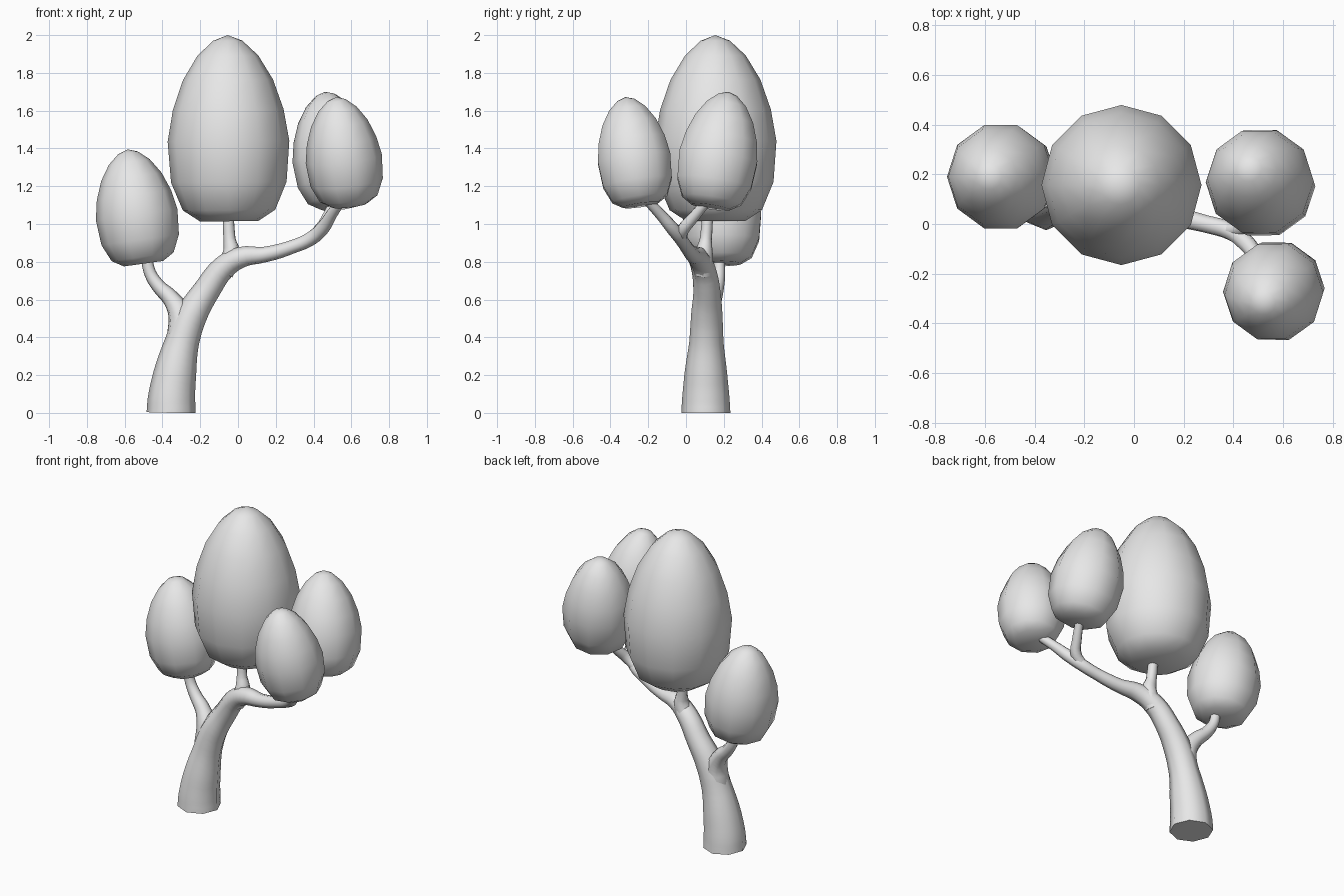
import bpy, bmesh
from math import radians, sin, cos, pi
from mathutils import Vector, Matrix

cube = bpy.data.objects.get("Cube")
if cube:
    bpy.data.objects.remove(cube, do_unlink=True)

# One plain grey for the whole tree
GREY = (0.8, 0.8, 0.8, 1)
grey = bpy.data.materials.new("plain grey")
grey.use_nodes = True
grey.diffuse_color = GREY
grey.node_tree.nodes["Principled BSDF"].inputs["Base Color"].default_value = GREY


def link(name, data):
    obj = bpy.data.objects.new(name, data)
    bpy.context.collection.objects.link(obj)
    return obj


def smooth(obj, angle):
    bpy.ops.object.select_all(action='DESELECT')
    obj.select_set(True)
    bpy.context.view_layer.objects.active = obj
    bpy.ops.object.shade_smooth_by_angle(angle=radians(angle))


def limb(name, points):
    """Eight-sided tapering tube through (x, y, z, radius) points."""
    curve = bpy.data.curves.new(name + "_path", 'CURVE')
    curve.dimensions = '3D'
    curve.bevel_depth = 1
    curve.bevel_resolution = 2
    curve.resolution_u = 4
    curve.use_fill_caps = True
    spline = curve.splines.new('BEZIER')
    spline.bezier_points.add(len(points) - 1)
    for p, (x, y, z, r) in zip(spline.bezier_points, points):
        p.co = (x, y, z)
        p.radius = r
        p.handle_left_type = p.handle_right_type = 'AUTO'
    path = link(name + "_path", curve)
    bpy.context.view_layer.update()
    deps = bpy.context.evaluated_depsgraph_get()
    mesh = bpy.data.meshes.new_from_object(path.evaluated_get(deps))
    bpy.data.objects.remove(path, do_unlink=True)
    for v in mesh.vertices:
        v.co.z = max(v.co.z, 0)
    mesh.materials.clear()
    mesh.materials.append(grey)
    smooth(link(name, mesh), 60)


# Egg outline: (height share, radius share)
EGG = [(0, 0.48), (0.06, 0.76), (0.21, 0.95), (0.43, 1), (0.6, 0.91),
       (0.76, 0.74), (0.89, 0.5), (0.97, 0.24)]


def canopy(name, bottom, top, radius, sides):
    """Egg-shaped leaf mass turned around the axis from bottom to top."""
    bottom, top = Vector(bottom), Vector(top)
    axis = top - bottom
    bm = bmesh.new()
    rings = [[bm.verts.new((radius * r * cos(2 * pi * i / sides),
                            radius * r * sin(2 * pi * i / sides),
                            axis.length * t)) for i in range(sides)]
             for t, r in EGG]
    tip = bm.verts.new((0, 0, axis.length))
    base = bm.verts.new((0, 0, 0))
    for i in range(sides):
        j = (i + 1) % sides
        for a, b in zip(rings, rings[1:]):
            bm.faces.new((a[i], a[j], b[j], b[i]))
        bm.faces.new((rings[-1][i], rings[-1][j], tip))
        bm.faces.new((rings[0][j], rings[0][i], base))
    turn = Vector((0, 0, 1)).rotation_difference(axis).to_matrix().to_4x4()
    bm.transform(Matrix.Translation(bottom) @ turn)
    mesh = bpy.data.meshes.new(name)
    bm.to_mesh(mesh)
    bm.free()
    mesh.materials.append(grey)
    smooth(link(name, mesh), 75)


# Trunk sweeping into the long left bough
limb("trunk", [(-0.354, 0.105, 0, 0.13), (-0.352, 0.105, 0.07, 0.126),
               (-0.335, 0.105, 0.2, 0.114), (-0.295, 0.108, 0.38, 0.09),
               (-0.245, 0.11, 0.52, 0.083), (-0.165, 0.11, 0.65, 0.071),
               (-0.075, 0.09, 0.77, 0.064), (0.02, 0.06, 0.825, 0.056),
               (0.14, 0.035, 0.838, 0.042), (0.29, 0, 0.88, 0.036),
               (0.39, -0.03, 0.925, 0.037), (0.45, -0.075, 0.98, 0.036),
               (0.495, -0.135, 1.05, 0.03), (0.55, -0.21, 1.13, 0.026)])
# Smaller boughs
limb("right_bough", [(-0.3, 0.11, 0.42, 0.075), (-0.307, 0.12, 0.52, 0.064),
                     (-0.355, 0.145, 0.605, 0.046), (-0.42, 0.165, 0.67, 0.037),
                     (-0.465, 0.175, 0.74, 0.032), (-0.485, 0.175, 0.83, 0.03)])
limb("middle_bough", [(-0.08, 0.092, 0.74, 0.055), (-0.035, 0.095, 0.84, 0.048),
                      (-0.045, 0.105, 0.92, 0.032), (-0.052, 0.115, 1.05, 0.029)])
limb("back_bough", [(0.37, -0.025, 0.915, 0.03), (0.435, -0.015, 0.97, 0.034),
                    (0.47, 0.035, 1.03, 0.03), (0.51, 0.11, 1.12, 0.026)])

# Leaf masses
canopy("main_canopy", (-0.047, 0.158, 1.015), (-0.055, 0.155, 2.0), 0.322, 12)
canopy("right_canopy", (-0.5, 0.19, 0.79), (-0.585, 0.19, 1.395), 0.218, 10)
canopy("front_left_canopy", (0.59, -0.24, 1.1), (0.52, -0.32, 1.672), 0.203, 10)
canopy("back_left_canopy", (0.54, 0.13, 1.09), (0.46, 0.225, 1.7), 0.219, 10)
